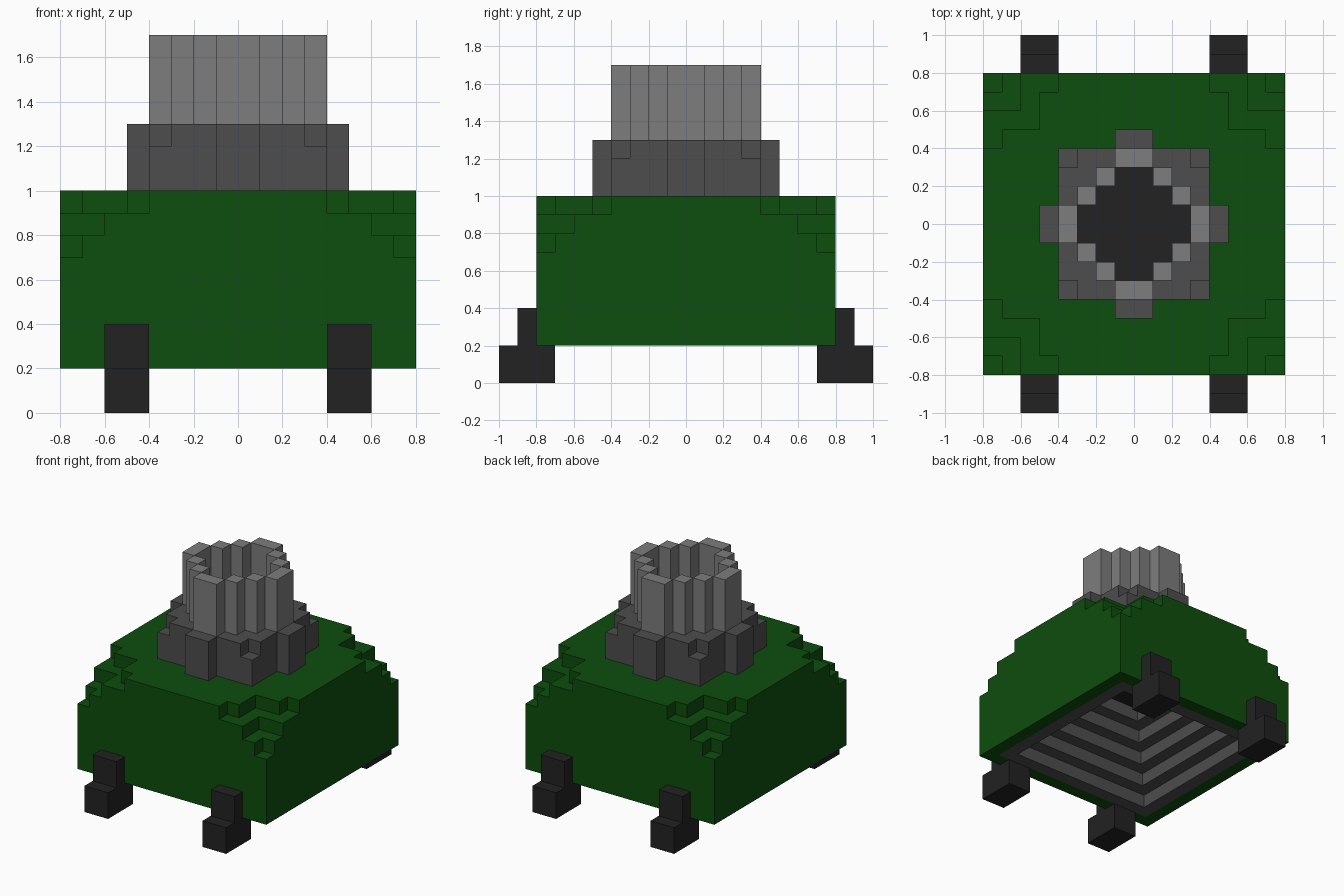
import bpy, bmesh, math
from mathutils import Vector

cube = bpy.data.objects.get("Cube")
if cube:
    bpy.data.objects.remove(cube, do_unlink=True)

S = 0.1  # block size


def material(name, rgb):
    m = bpy.data.materials.new(name)
    m.use_nodes = True
    col = (*rgb, 1.0)
    m.diffuse_color = col
    m.node_tree.nodes["Principled BSDF"].inputs["Base Color"].default_value = col
    return m


green = material("dark green", (0.004, 0.075, 0.004))
dark_grey = material("dark grey", (0.075, 0.075, 0.075))
light_grey = material("light grey", (0.205, 0.205, 0.205))
black = material("near black", (0.016, 0.016, 0.016))


# Rules telling which blocks belong to a part; i, j count outward from the
# centre, k counts upward.
def is_foot(i, j, k):
    in_sole = 7 <= j <= 9 and 0 <= k <= 1
    in_ankle = j == 8 and 2 <= k <= 3
    return 4 <= i <= 5 and (in_sole or in_ankle)


def is_flue(i, j, k):
    return 13 <= k <= 16 and i + j == 3


def is_collar(i, j, k):
    if not 10 <= k <= 12 or i + j < 3:
        return False
    notch = i == 3 and j == 3 and k == 12
    block = max(i, j) <= 3 and not notch
    rib = max(i, j) == 4 and min(i, j) == 0
    return block or rib


def is_core(i, j, k):
    return 7 <= k <= 9 and i + j < 3


def is_lining(i, j, k):
    # stepped hollow under the body
    return 2 <= k <= 6 and max(i, j) == 8 - k


def is_body(i, j, k):
    if not 2 <= k <= 9 or max(i, j) > 7:
        return False
    if k <= 6 and max(i, j) <= 8 - k:
        return False
    if is_core(i, j, k):
        return False
    # stair-stepped upper corners
    a, b = 7 - i, 7 - j
    if k == 9:
        return not (max(a, b) <= 2 or a + b == 3)
    if k == 8:
        return max(a, b) > 1
    if k == 7:
        return max(a, b) > 0
    return True


PARTS = [
    ("feet", is_foot, black),
    ("chimney_flue", is_flue, light_grey),
    ("chimney_collar", is_collar, dark_grey),
    ("chimney_core", is_core, black),
    ("underside_lining", is_lining, dark_grey),
    ("body", is_body, green),
]


def filled(i, j, k):
    # the quarter is mirrored, so negative cells repeat the positive ones
    i = -1 - i if i < 0 else i
    j = -1 - j if j < 0 else j
    return any(rule(i, j, k) for _, rule, _ in PARTS)


def build(name, rule, mat):
    bm = bmesh.new()
    verts = {}

    def vert(p):
        key = tuple(round(c) for c in p)
        if key not in verts:
            verts[key] = bm.verts.new(Vector(key) * S)
        return verts[key]

    # outer skin of one quarter
    cells = [(i, j, k) for i in range(10) for j in range(10) for k in range(17)
             if rule(i, j, k)]
    for cell in cells:
        for axis in range(3):
            for side in (-1, 1):
                n = Vector((0, 0, 0))
                n[axis] = side
                if filled(*[c + round(d) for c, d in zip(cell, n)]):
                    continue
                u = Vector((0, 0, 0))
                u[(axis + 1) % 3] = 0.5
                v = n.cross(u)
                mid = Vector(cell) + Vector((0.5, 0.5, 0.5)) + n * 0.5
                bm.faces.new([vert(mid - u - v), vert(mid + u - v),
                              vert(mid + u + v), vert(mid - u + v)])

    # join the flat areas into single faces
    bmesh.ops.dissolve_limit(bm, angle_limit=math.radians(1),
                             verts=bm.verts[:], edges=bm.edges[:])
    mesh = bpy.data.meshes.new(name)
    bm.to_mesh(mesh)
    bm.free()
    mesh.materials.append(mat)
    ob = bpy.data.objects.new(name, mesh)
    bpy.context.collection.objects.link(ob)
    # complete the four quarters
    mirror = ob.modifiers.new("Mirror", 'MIRROR')
    mirror.use_axis = (True, True, False)
    mirror.merge_threshold = 0.001
    return ob


for part in PARTS:
    build(*part)
